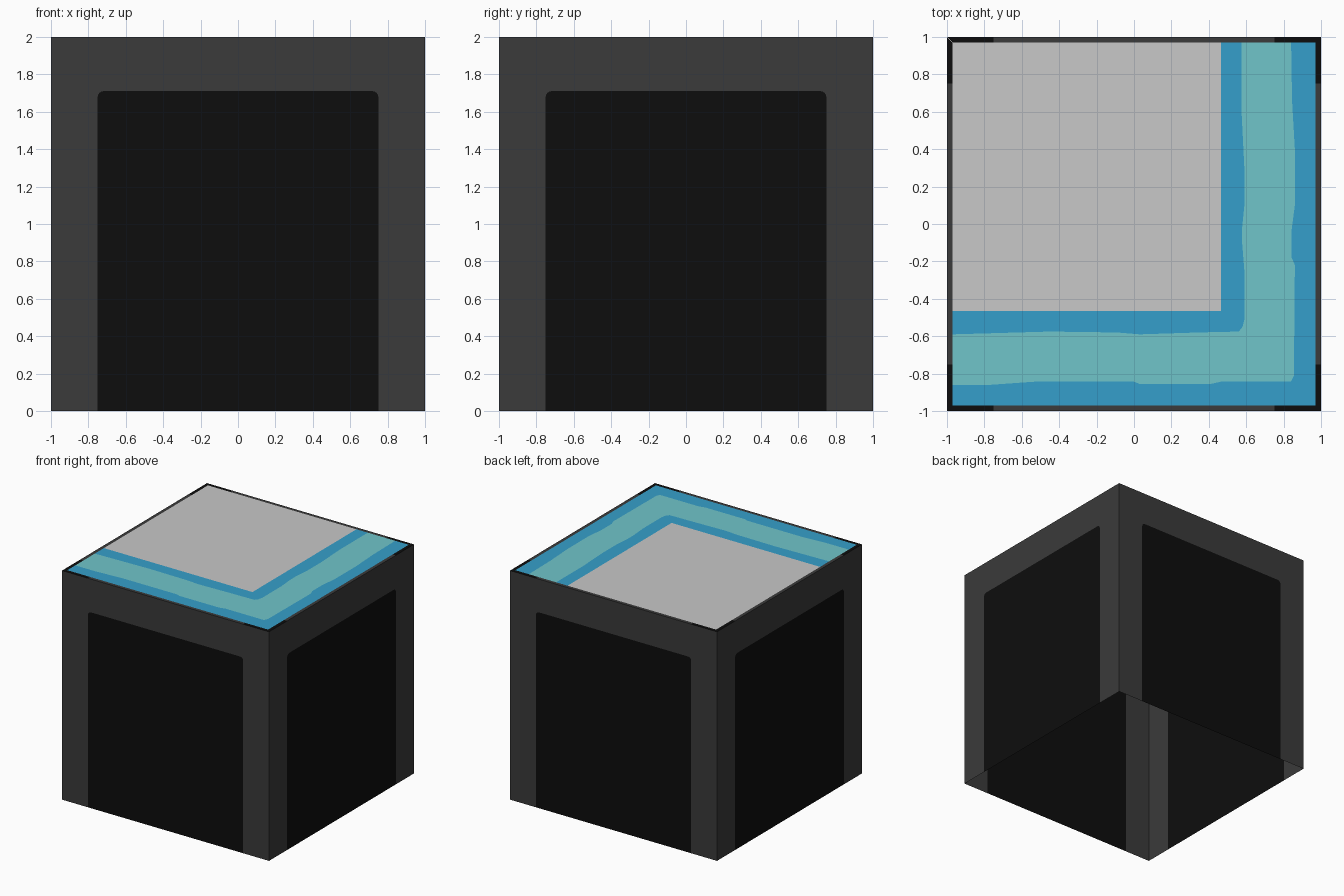
import bpy, bmesh
from math import pi, sin, cos
from mathutils import Matrix

cube = bpy.data.objects.get("Cube")
if cube:
    bpy.data.objects.remove(cube, do_unlink=True)


def material(name, r, g, b):
    m = bpy.data.materials.new(name)
    m.use_nodes = True
    m.diffuse_color = (r, g, b, 1)
    bsdf = next(n for n in m.node_tree.nodes if n.type == 'BSDF_PRINCIPLED')
    bsdf.inputs["Base Color"].default_value = (r, g, b, 1)
    bsdf.inputs["Roughness"].default_value = 0.8
    return m


FRAME = material("dark grey", 0.043, 0.043, 0.043)
PANEL = material("near black", 0.004, 0.004, 0.004)
FLOOR = material("light grey", 0.58, 0.58, 0.58)
BLUE = material("blue", 0.036, 0.347, 0.597)
AQUA = material("aqua", 0.162, 0.558, 0.591)


def sheet(name, outlines, matrix=Matrix()):
    """Flat sheet made of (outline, material) faces that share their edges."""
    bm = bmesh.new()
    mesh = bpy.data.meshes.new(name)
    for outline, mat in outlines:
        if mat.name not in mesh.materials:
            mesh.materials.append(mat)
        face = bm.faces.new([bm.verts.new(p) for p in outline])
        face.material_index = mesh.materials.find(mat.name)
    bmesh.ops.remove_doubles(bm, verts=bm.verts, dist=0.0001)
    bm.transform(matrix)
    bm.to_mesh(mesh)
    bm.free()
    obj = bpy.data.objects.new(name, mesh)
    bpy.context.collection.objects.link(obj)
    return obj


TOP = 2.0      # height of the block
EDGE = 0.97    # inner edge of the top rim
HALF = 0.75    # half width of the side panels
HEAD = 1.71    # height of the side panels
R = 0.03       # panel corner radius

# Arch outline of a side panel, from bottom right over the top to bottom left
right = [(HALF - R + R * cos(a * pi / 8), -1, HEAD - R + R * sin(a * pi / 8))
         for a in range(5)]
arch = [(HALF, -1, 0)] + right + [(-x, y, z) for x, y, z in reversed(right)] + [(-HALF, -1, 0)]
frame = [(1, -1, 0), (1, -1, TOP), (-1, -1, TOP), (-1, -1, 0)] + arch[::-1]

# One side of the top rim, dark at its two ends
rim = []
for (a, b), (c, d), mat in (((-1, -HALF), (-EDGE, -HALF), PANEL),
                            ((-HALF, HALF), (-HALF, HALF), FRAME),
                            ((HALF, 1), (HALF, EDGE), PANEL)):
    rim.append(([(a, -1, TOP), (b, -1, TOP), (d, -EDGE, TOP), (c, -EDGE, TOP)], mat))

# Four open-bottomed walls and their rims
for i, side in enumerate(("front", "left", "back", "right")):
    turn = Matrix.Rotation(i * pi / 2, 4, 'Z')
    sheet(side + "_wall", [(arch, PANEL), (frame, FRAME)], turn)
    sheet(side + "_rim", rim, turn)

# Lines along the bent channel, from the inner bank to the outer bank
bank = 0.465
inner_bank = [(-EDGE, -bank), (bank, -bank), (bank, EDGE)]
inner_water = [(-EDGE, -.59), (-.45, -.575), (-.09, -.58), (.03, -.59), (.34, -.58),
               (.56, -.575), (.58, -.55), (.59, -.51), (.59, -.25), (.578, -.1),
               (.578, -.02), (.59, .1), (.59, .3), (.575, .6), (.575, EDGE)]
outer_water = [(-EDGE, -.86), (-.77, -.86), (-.53, -.843), (0, -.843), (.03, -.855),
               (.41, -.855), (.47, -.842), (.84, -.842), (.855, -.81), (.86, -.22),
               (.843, -.18), (.843, -.03), (.86, .1), (.86, .4), (.845, .66), (.84, EDGE)]
outer_bank = [(-EDGE, -EDGE), (EDGE, -EDGE), (EDGE, EDGE)]


def band(inner, outer, mat):
    return [(x, y, TOP) for x, y in outer + inner[::-1]], mat


# Top surface: ground square and the channel round two sides of it
sheet("ground", [band(inner_bank, [(-EDGE, EDGE)], FLOOR)])
sheet("channel_banks", [band(inner_bank, inner_water, BLUE), band(outer_water, outer_bank, BLUE)])
sheet("channel_water", [band(inner_water, outer_water, AQUA)])
